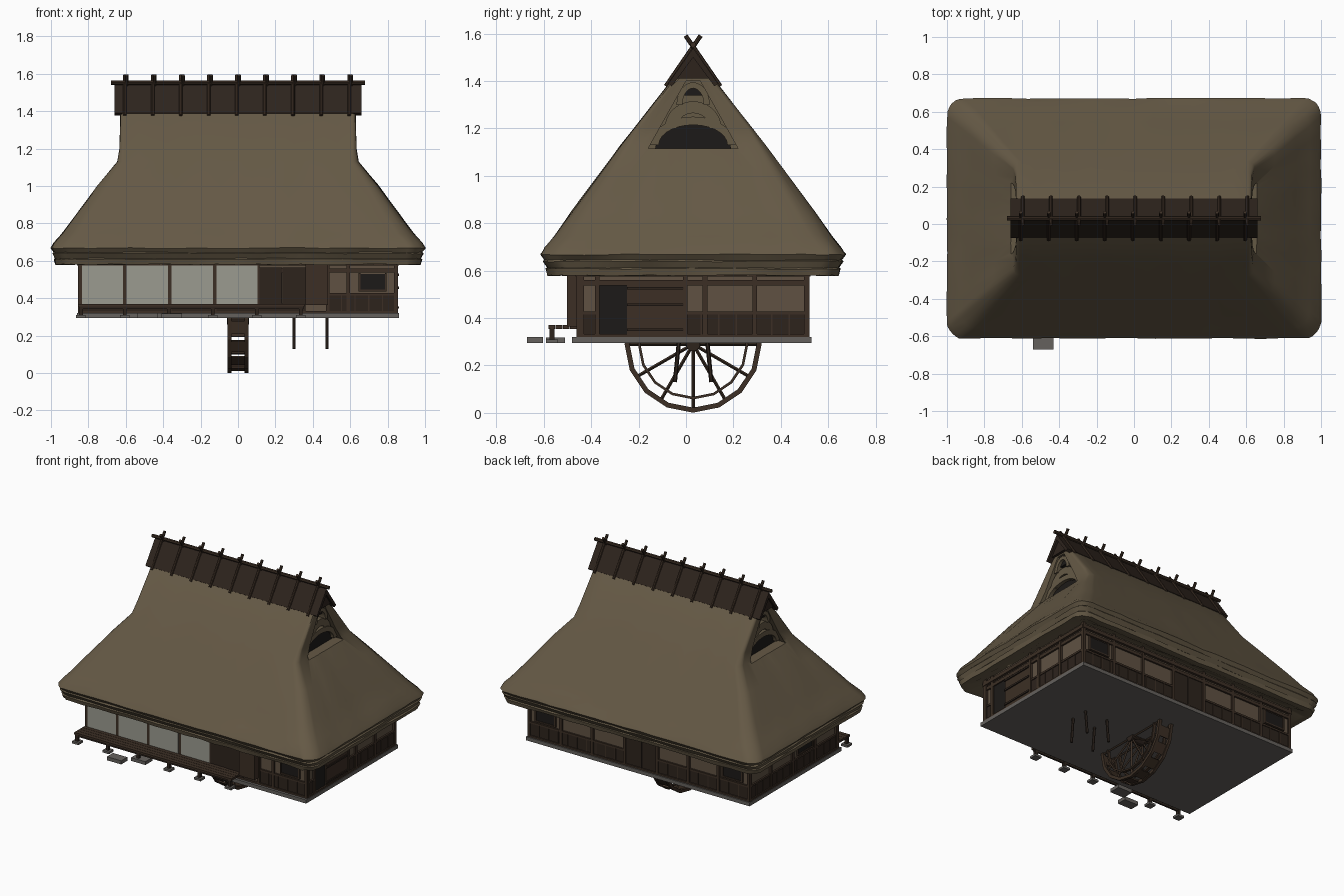
import bpy, bmesh, math, random
from mathutils import Vector

if "Cube" in bpy.data.objects:
    bpy.data.objects.remove(bpy.data.objects["Cube"])
random.seed(4)
YC = 0.03  # ridge line / wheel centre in y

def mat(name, c):
    m = bpy.data.materials.new(name)
    m.diffuse_color = (*c, 1)
    m.use_nodes = True
    m.node_tree.nodes["Principled BSDF"].inputs["Base Color"].default_value = m.diffuse_color
    return m

THATCH = mat("thatch", (0.13, 0.10, 0.06))
WOOD = mat("wood", (0.045, 0.028, 0.018))
DARKWOOD = mat("dark_wood", (0.026, 0.017, 0.012))
PLASTER = mat("plaster", (0.115, 0.083, 0.055))
PAPER = mat("paper", (0.33, 0.33, 0.28))
STONE = mat("stone", (0.13, 0.12, 0.11))
DARK = mat("dark_opening", (0.012, 0.01, 0.009))

def finish(bm, name, m):
    bmesh.ops.recalc_face_normals(bm, faces=bm.faces)
    me = bpy.data.meshes.new(name)
    bm.to_mesh(me)
    bm.free()
    me.materials.append(m)
    ob = bpy.data.objects.new(name, me)
    bpy.context.collection.objects.link(ob)
    return ob

def add_box(bm, x0, x1, y0, y1, z0, z1):
    vs = bmesh.ops.create_cube(bm, size=1)["verts"]
    for v in vs:
        v.co = ((x0 + x1) / 2 + v.co.x * (x1 - x0), (y0 + y1) / 2 + v.co.y * (y1 - y0),
                (z0 + z1) / 2 + v.co.z * (z1 - z0))

def boxes(name, m, *dims):
    bm = bmesh.new()
    for d in dims:
        add_box(bm, *d)
    return finish(bm, name, m)

def add_rod(bm, a, b, r, n=8):
    a, b = Vector(a), Vector(b)
    vs = bmesh.ops.create_cone(bm, cap_ends=True, segments=n, radius1=r, radius2=r, depth=(b - a).length)["verts"]
    q = (b - a).to_track_quat('Z', 'Y')
    for v in vs:
        v.co = q @ v.co + (a + b) / 2

def prism_x(bm, pts, x0, x1):
    """extrude a (y, z) outline along x"""
    A = [bm.verts.new((x0, y, z)) for y, z in pts]
    B = [bm.verts.new((x1, y, z)) for y, z in pts]
    n = len(pts)
    bm.faces.new(A)
    bm.faces.new(B)
    for i in range(n):
        bm.faces.new((A[i], A[(i + 1) % n], B[(i + 1) % n], B[i]))

# thatched roof: stacked rounded rectangles (half x, half y, z, corner radius)
RINGS = [(.85, .50, .62, .04), (.93, .57, .58, .06), (.975, .612, .58, .08), (.983, .62, .608, .08),
         (.976, .613, .612, .08), (.99, .632, .64, .08), (.983, .625, .645, .08), (1.0, .642, .668, .09),
         (.985, .625, .695, .09), (.94, .585, .745, .09), (.865, .515, .845, .08), (.75, .40, 1.0, .06),
         (.645, .305, 1.13, .04), (.633, .25, 1.20, .025), (.628, .105, 1.385, .02), (.625, .035, 1.45, .02)]

def rounded_rect(hx, hy, r, arc=6, nx=16, ny=12):
    pts = []
    corners = [(1, 1), (-1, 1), (-1, -1), (1, -1)]
    for k, (sx, sy) in enumerate(corners):
        c = (sx * (hx - r), sy * (hy - r))
        for i in range(arc + 1):
            a = math.pi / 2 * (k + i / arc)
            pts.append((c[0] + r * math.cos(a), c[1] + r * math.sin(a)))
        nsx, nsy = corners[(k + 1) % 4]
        e = math.pi / 2 * (k + 1)
        p = Vector(pts[-1])
        q = Vector((nsx * (hx - r) + r * math.cos(e), nsy * (hy - r) + r * math.sin(e)))
        n = nx if k % 2 == 0 else ny
        pts += [tuple(p.lerp(q, i / n)) for i in range(1, n)]
    return pts

bm = bmesh.new()
prev = None
for hx, hy, z, r in RINGS:
    j = 0.003 if z < 1.1 else 0.0015
    ring = [bm.verts.new((x + random.uniform(-j, j), y + YC + random.uniform(-j, j), z + random.uniform(-j, j)))
            for x, y in rounded_rect(hx, hy, r)]
    if prev:
        n = len(ring)
        for i in range(n):
            bm.faces.new((prev[i], prev[(i + 1) % n], ring[(i + 1) % n], ring[i]))
    else:
        bm.faces.new(ring)
    prev = ring
bm.faces.new(prev)
roof = finish(bm, "thatched_roof", THATCH)

# smoke openings cut in both gables
bm = bmesh.new()
for s in (1, -1):
    prism_x(bm, [(YC - .19, 1.115), (YC + .19, 1.115), (YC + .03, 1.40), (YC - .03, 1.40)], s * .56, s * .8)
cut = finish(bm, "gable_cutter", DARK)
cut.hide_render = True
cut.hide_viewport = True
b = roof.modifiers.new("gables", 'BOOLEAN')
b.object = cut
b.solver = 'EXACT'

def arch(w, z0, h, n=14):
    return [(YC + w * math.cos(math.pi * i / n), z0 + h * math.sin(math.pi * i / n)) for i in range(n + 1)]

def hood(bm, s, w, z0, h, t, x0, x1):
    """arched band of thatch"""
    o, i = arch(w, z0, h), arch(w - t, z0, h - t)
    prism_x(bm, o + i[::-1], s * x0, s * x1)

bm = bmesh.new()
dk = bmesh.new()
for s in (1, -1):
    prism_x(dk, arch(.16, 1.116, .10), s * .55, s * .59)
    prism_x(dk, arch(.045, 1.34, .04), s * .55, s * .60)
    hood(bm, s, .18, 1.13, .12, .035, .55, .615)
    hood(bm, s, .12, 1.20, .115, .05, .55, .61)
    hood(bm, s, .07, 1.30, .095, .025, .55, .62)
hoods = finish(bm, "gable_hoods", THATCH)
finish(dk, "gable_openings", DARK)

# bark ridge cover, ridge pole and crossed sticks
bm = bmesh.new()
prism_x(bm, [(YC - .105, 1.39), (YC, 1.54), (YC + .105, 1.39), (YC + .09, 1.378), (YC, 1.50), (YC - .09, 1.378)], -.66, .66)
prism_x(bm, [(YC - .075, 1.41), (YC, 1.525), (YC + .075, 1.41)], -.645, .645)
finish(bm, "ridge_cover", DARKWOOD)
bm = bmesh.new()
add_rod(bm, (-.68, YC, 1.553), (.68, YC, 1.553), .012)
for i in range(9):
    x = -.6 + .15 * i
    for s in (1, -1):
        add_rod(bm, (x + s * .006, YC + s * .115, 1.378), (x + s * .006, YC - s * .032, 1.592), .0095)
finish(bm, "ridge_sticks", WOOD)

# slab and wall core
boxes("stone_slab", STONE, (-.86, .86, -.48, .53, .295, .32))
boxes("plaster_walls", PLASTER, (-.842, .842, -.448, .508, .32, .64))

def wall(side, u0, u1, z0, z1, out):
    """box on a wall: u runs along the wall, out is the depth beyond the core"""
    if side == "F": return (u0, u1, -.448 - out, -.44, z0, z1)
    if side == "B": return (u0, u1, .50, .508 + out, z0, z1)
    if side == "R": return (.835, .842 + out, u0, u1, z0, z1)
    return (-.842 - out, -.835, u0, u1, z0, z1)

SPANS = {"F": [(.48, .845)], "B": [(-.845, -.14), (.11, .845)], "R": [(-.448, -.37), (-.01, .51)], "L": [(-.45, .51)]}
POSTS = {"F": [-.845, -.605, -.365, -.125, .105, .48, .59, .845],
         "B": [-.845, -.61, -.38, -.14, .11, .36, .6, .845],
         "R": [-.44, -.375, -.003, .08, .29, .508], "L": [-.44, -.2, .04, .28, .508]}
wains, frame = [], []
for side, spans in SPANS.items():
    e0, e1 = (-.855, .855) if side in "FB" else (-.458, .518)
    for u0, u1 in spans:
        wains.append(wall(side, u0, u1, .32, .42, .006))
        frame.append(wall(side, u0, u1, .415, .428, .012))
        n = round((u1 - u0) / .075)
        frame += [wall(side, u0 + (u1 - u0) * i / n - .003, u0 + (u1 - u0) * i / n + .003, .32, .42, .01) for i in range(1, n)]
    for u in POSTS[side]:
        frame.append(wall(side, u - .01, u + .01, .32, .62, .014))
    frame.append(wall(side, e0, e1, .538, .56, .012))
    frame.append(wall(side, e0, e1, .575, .60, .018))
    frame.append(wall(side, e0, e1, .32, .332, .014))
boxes("wainscot", DARKWOOD, *wains)
boxes("timber_frame", WOOD, *frame)

# windows
wins = [("F", .655, .785), ("B", .65, .79), ("B", -.79, -.65), ("L", -.17, -.02)]
boxes("window_openings", DARK, *[wall(s, a, c, .445, .53, .008) for s, a, c in wins])
trim = []
for s, a, c in wins:
    trim += [wall(s, a - .01, c + .01, .437, .447, .014), wall(s, a - .01, a, .44, .535, .014), wall(s, c, c + .01, .44, .535, .014)]
boxes("window_trim", WOOD, *trim)

# paper screens, doors and shutter box
boxes("paper_screens", PAPER, *[wall("F", -.835 + .24 * i, -.615 + .24 * i, .37, .58, .016) for i in range(4)])
boxes("screen_rails", DARKWOOD, wall("F", -.85, .36, .32, .372, .012))
boxes("front_shutters", DARKWOOD, wall("F", .115, .235, .37, .565, .016), wall("F", .238, .36, .37, .565, .02))
boxes("shutter_box", WOOD, wall("F", .36, .48, .365, .585, .055))
boxes("back_door", DARKWOOD, wall("B", -.13, .10, .33, .545, .006), wall("B", -.02, -.01, .33, .545, .012))
boxes("side_doorway", DARK, wall("R", -.365, -.25, .33, .54, .004))
boxes("side_door", WOOD, wall("R", -.25, -.01, .33, .54, .01))
boxes("side_door_rails", DARKWOOD, *[wall("R", -.25, -.01, z, z + .012, .018) for z in (.345, .45, .52)])

# veranda on legs with footing stones
boxes("veranda_deck", WOOD, *[(-.855, .355, -.58 + .03 * i, -.552 + .03 * i, .355, .37) for i in range(4)])
xs = [-.84 + .235 * i for i in range(6)]
boxes("veranda_legs", DARKWOOD, *[(x - .01, x + .01, -.575, -.555, .308, .356) for x in xs],
      (-.85, .35, -.572, -.56, .342, .356))
boxes("footing_stones", STONE, *[(x - .025, x + .025, -.59, -.54, .295, .31) for x in xs])
boxes("stepping_stones", STONE, (-.54, -.43, -.67, -.603, .295, .32), (-.41, -.30, -.59, -.51, .295, .318))

# water wheel under the house: two double rims, spokes and bucket boards
ZC = .29
def polar(r, a):
    return (YC + r * math.sin(a), ZC - r * math.cos(a))

def ring_board(bm, r0, r1, a, c, x0, x1):
    prism_x(bm, [polar(r0, a), polar(r1, a), polar(r1, c), polar(r0, c)], x0, x1)

bm = bmesh.new()
STEP = 2 * math.pi / 16
for i in range(16):
    a = STEP * i
    for s in (1, -1):
        ring_board(bm, .268, .289, a, a + STEP, s * .036, s * .056)
        ring_board(bm, .222, .233, a, a + STEP, s * .036, s * .056)
    ring_board(bm, .270, .280, a + .1 * STEP, a + .75 * STEP, -.04, .04)
for s in (1, -1):
    for i in range(12):
        a = 2 * math.pi * i / 12
        add_rod(bm, (s * .045, *polar(.02, a)), (s * .045, *polar(.275, a)), .007, 4)
finish(bm, "water_wheel", WOOD)
bm = bmesh.new()
add_rod(bm, (-.06, YC, ZC), (.06, YC, ZC), .03, 12)
for x in (.30, .475):
    for s in (1, -1):
        add_rod(bm, (x, YC + s * .077, .13), (x, YC + s * .045, .45), .009, 6)
finish(bm, "wheel_hub_and_trestle", DARKWOOD)

# smooth thatch with crisp edges
for ob in (roof, hoods):
    bpy.ops.object.select_all(action='DESELECT')
    ob.select_set(True)
    bpy.context.view_layer.objects.active = ob
    bpy.ops.object.shade_smooth_by_angle(angle=math.radians(35))
